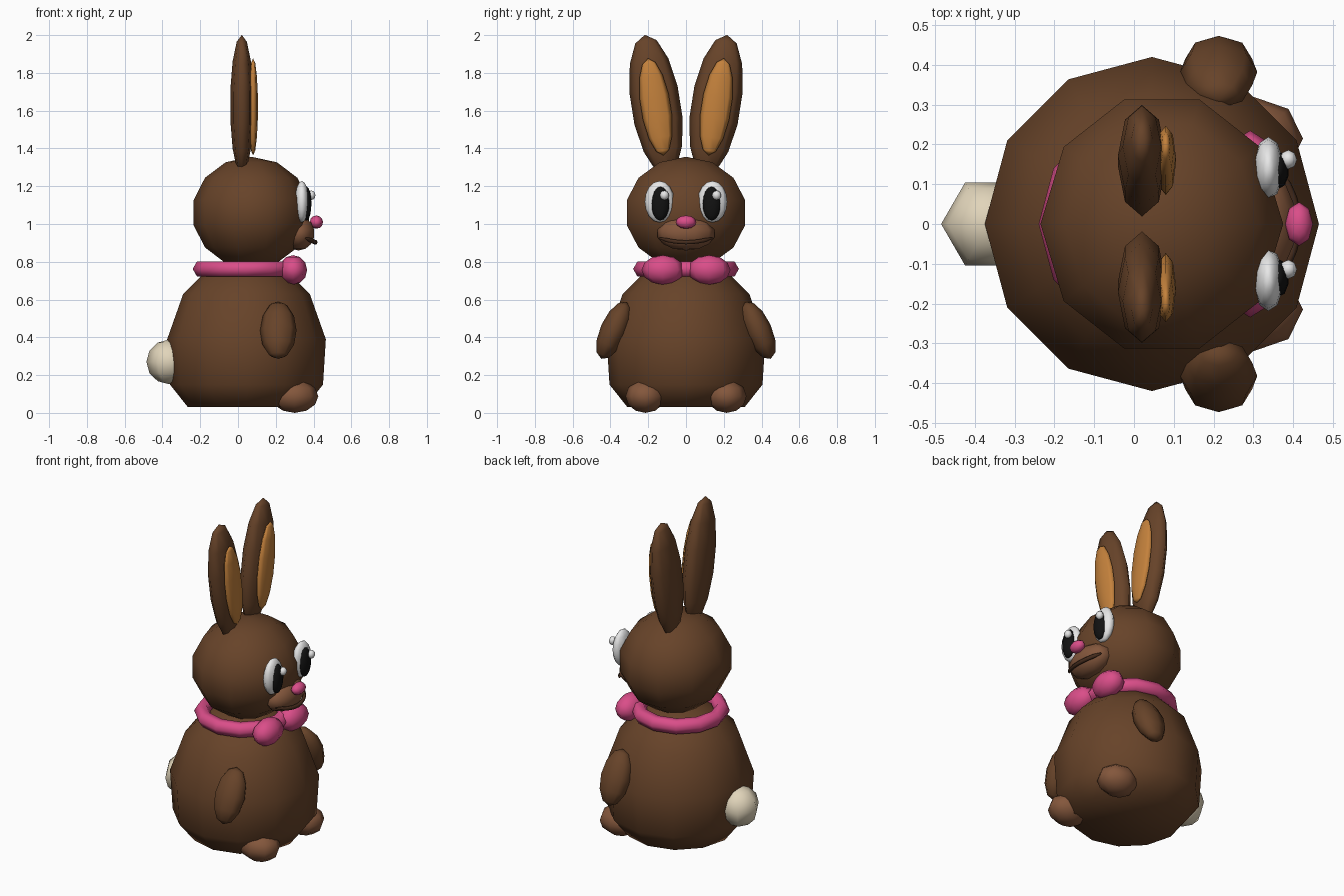
import bpy, bmesh, math
from mathutils import Matrix, Vector

if "Cube" in bpy.data.objects:
    bpy.data.objects.remove(bpy.data.objects["Cube"])


def material(name, rgb):
    m = bpy.data.materials.new(name)
    m.diffuse_color = (*rgb, 1)
    m.use_nodes = True
    m.node_tree.nodes["Principled BSDF"].inputs["Base Color"].default_value = m.diffuse_color
    return m


BROWN = material("chocolate brown", (0.135, 0.056, 0.022))
LIGHT = material("light brown", (0.23, 0.095, 0.045))
DARK = material("dark brown", (0.06, 0.025, 0.012))
TAN = material("inner ear tan", (0.55, 0.22, 0.045))
PINK = material("pink", (0.70, 0.075, 0.25))
WHITE = material("white", (0.80, 0.80, 0.80))
BLACK = material("black", (0.006, 0.006, 0.006))
CREAM = material("cream", (0.75, 0.66, 0.49))


def finish(bm, name, mat):
    bmesh.ops.recalc_face_normals(bm, faces=bm.faces)
    for f in bm.faces:
        f.smooth = True
    me = bpy.data.meshes.new(name)
    bm.to_mesh(me)
    bm.free()
    me.materials.append(mat)
    ob = bpy.data.objects.new(name, me)
    bpy.context.collection.objects.link(ob)
    return ob


def ellipsoid(name, centre, radii, mat, segs=10, rings=7, tilt=0, spin=0):
    """Sphere, spun about z, scaled, tilted about x (degrees), then placed."""
    bm = bmesh.new()
    bmesh.ops.create_uvsphere(bm, u_segments=segs, v_segments=rings, radius=1)
    m = (Matrix.Translation(centre) @ Matrix.Rotation(math.radians(tilt), 4, 'X')
         @ Matrix.Diagonal((*radii, 1)) @ Matrix.Rotation(math.radians(spin), 4, 'Z'))
    bm.transform(m)
    return finish(bm, name, mat)


def lathe(name, profile, centre, segs, mat, closed=False):
    """Revolve (radius, z) points about a vertical axis."""
    bm = bmesh.new()
    rows = []
    for r, z in profile:
        rows.append([bm.verts.new((centre[0] + r * math.cos(2 * math.pi * i / segs),
                                   centre[1] + r * math.sin(2 * math.pi * i / segs), z))
                     for i in range(segs)])
    pairs = list(zip(rows, rows[1:])) + ([(rows[-1], rows[0])] if closed else [])
    for a, b in pairs:
        for i in range(segs):
            j = (i + 1) % segs
            bm.faces.new((a[i], a[j], b[j], b[i]))
    if not closed:
        bm.faces.new(rows[0])
        bm.faces.new(rows[-1])
    return finish(bm, name, mat)


# Body, flat at the bottom
lathe("body", [(0.31, 0.03), (0.405, 0.15), (0.42, 0.39), (0.335, 0.63),
               (0.22, 0.745), (0.08, 0.80)], (0.045, 0), 12, BROWN)

# Head and muzzle
ellipsoid("head", (0.07, 0, 1.06), (0.313, 0.338, 0.296), BROWN, 10, 7, spin=90)
ellipsoid("muzzle", (0.32, 0, 0.95), (0.09, 0.155, 0.09), LIGHT, 10, 7)
ellipsoid("nose", (0.415, 0, 1.01), (0.035, 0.055, 0.035), PINK, 8, 6)

# Smiling mouth: a thin tube bent round the muzzle
bm = bmesh.new()
rows = []
for k in range(9):
    t = k / 4 - 1
    c = Vector((0.41 - 0.05 * t * t, 0.14 * t, 0.903 + 0.022 * t * t))
    r = 0.012 if abs(t) < 1 else 0.005
    rows.append([bm.verts.new(c + Vector((r * math.cos(a), 0, r * math.sin(a))))
                 for a in (math.pi / 3 * i for i in range(6))])
for a, b in zip(rows, rows[1:]):
    for i in range(6):
        j = (i + 1) % 6
        bm.faces.new((a[i], a[j], b[j], b[i]))
bm.faces.new(rows[0])
bm.faces.new(rows[-1])
finish(bm, "mouth", DARK)

# Collar
lathe("collar", [(0.235 + 0.045 * math.cos(math.pi / 3 * i),
                  0.762 + 0.045 * math.sin(math.pi / 3 * i)) for i in range(6)],
      (0.04, 0), 12, PINK, closed=True)

# Tail
ellipsoid("tail", (-0.365, 0, 0.27), (0.12, 0.12, 0.118), CREAM, 6, 6, spin=90)

# Mirrored parts
for s, side in ((-1, "right"), (1, "left")):
    ellipsoid(side + "_ear", (0.02, s * 0.159, 1.63), (0.062, 0.132, 0.376), BROWN,
              8, 7, tilt=-s * 9)
    ellipsoid(side + "_inner_ear", (0.08, s * 0.16, 1.62), (0.026, 0.08, 0.26), TAN,
              8, 7, tilt=-s * 9)
    ellipsoid(side + "_eye", (0.338, s * 0.14, 1.118), (0.038, 0.079, 0.11), WHITE, 10, 8)
    ellipsoid(side + "_pupil", (0.363, s * 0.136, 1.108), (0.027, 0.048, 0.09), BLACK, 10, 8)
    # Both glints sit towards the same side
    ellipsoid(side + "_eye_glint", (0.388, s * 0.138 + 0.024, 1.152),
              (0.022, 0.024, 0.025), WHITE, 8, 6)
    ellipsoid(side + "_bow_loop", (0.292, s * 0.122, 0.757), (0.074, 0.113, 0.078), PINK, 8, 6)
    ellipsoid(side + "_arm", (0.213, s * 0.382, 0.437), (0.097, 0.072, 0.165), BROWN,
              8, 6, tilt=s * 24)
    ellipsoid(side + "_foot", (0.30, s * 0.215, 0.088), (0.125, 0.105, 0.088), LIGHT, 8, 6)
